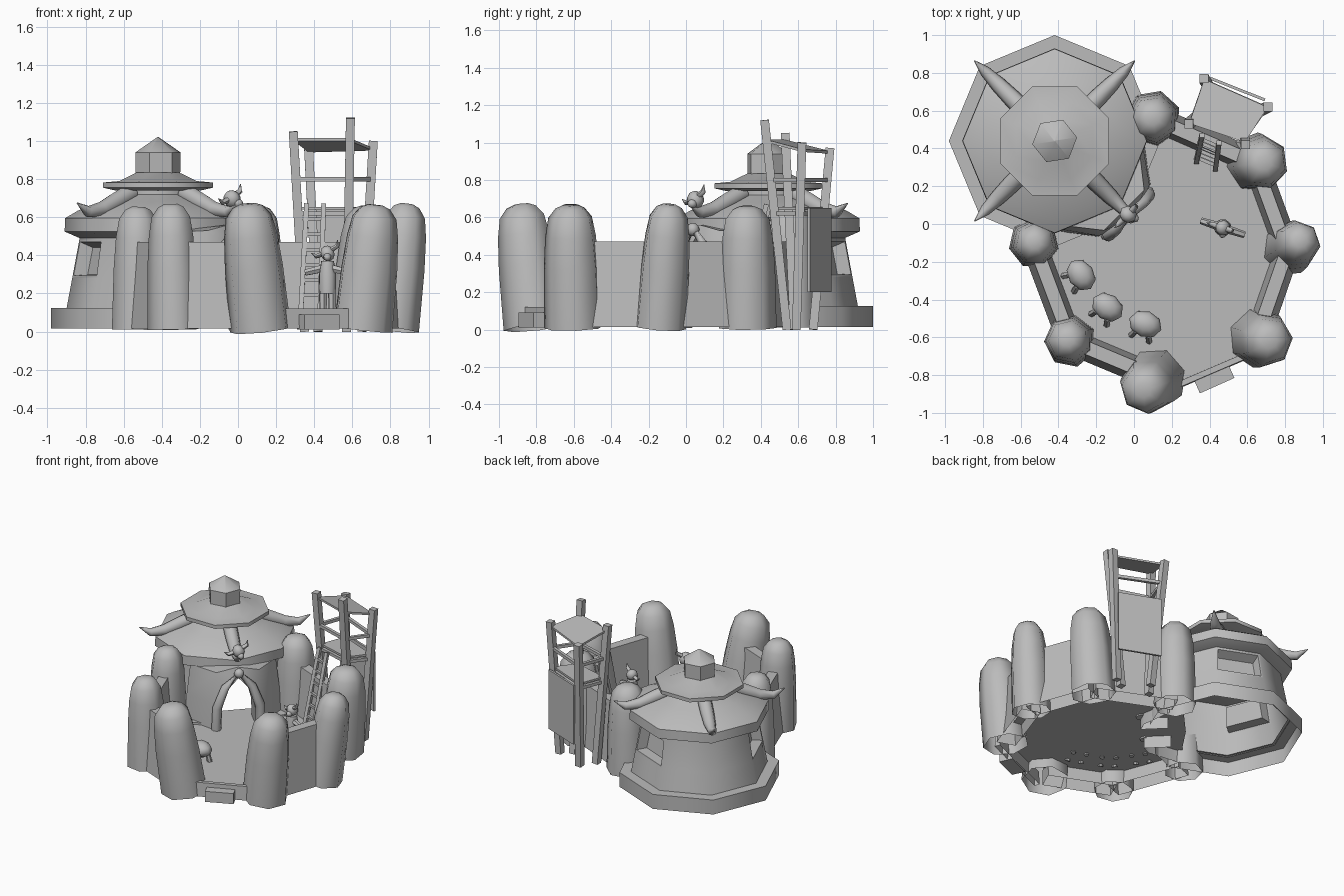
import bpy, bmesh
from math import sin, cos, pi, radians, atan2, degrees
from mathutils import Vector, Matrix

if "Cube" in bpy.data.objects:
    bpy.data.objects.remove(bpy.data.objects["Cube"])

grey = bpy.data.materials.new("stone_grey")
grey.use_nodes = True
grey.diffuse_color = (0.5, 0.5, 0.5, 1)
grey.node_tree.nodes["Principled BSDF"].inputs["Base Color"].default_value = (0.5, 0.5, 0.5, 1)


def finish(name, bm, smooth=None, matrix=None):
    if matrix:
        bm.transform(matrix)
    bmesh.ops.recalc_face_normals(bm, faces=bm.faces)
    me = bpy.data.meshes.new(name)
    bm.to_mesh(me)
    bm.free()
    me.materials.append(grey)
    ob = bpy.data.objects.new(name, me)
    bpy.context.collection.objects.link(ob)
    if smooth:
        bpy.ops.object.select_all(action='DESELECT')
        ob.select_set(True)
        bpy.context.view_layer.objects.active = ob
        bpy.ops.object.shade_smooth_by_angle(angle=radians(smooth))
    return ob


def loft(rings, start=True, end=True, closed=True):
    """Skin a list of rings of points, with optional end caps."""
    bm = bmesh.new()
    vs = [[bm.verts.new(p) for p in r] for r in rings]
    n = len(vs[0])
    for a, b in zip(vs, vs[1:]):
        for i in range(n if closed else n - 1):
            j = (i + 1) % n
            bm.faces.new((a[i], a[j], b[j], b[i]))
    if start:
        bm.faces.new(vs[0])
    if end:
        bm.faces.new(vs[-1])
    return bm


def tube(name, pts, radii, sides=8, smooth=50, matrix=None, turn=0.0, start=True):
    """Tapered tube through the given points."""
    pts = [Vector(p) for p in pts]
    rings = []
    for i, (p, r) in enumerate(zip(pts, radii)):
        d = (pts[min(i + 1, len(pts) - 1)] - pts[max(i - 1, 0)]).normalized()
        ref = Vector((1, 0, 0)) if abs(d.z) > 0.8 else Vector((0, 0, 1))
        u = d.cross(ref).normalized()
        w = d.cross(u)
        rings.append([p + r * (u * cos(turn + 2 * pi * k / sides) + w * sin(turn + 2 * pi * k / sides))
                      for k in range(sides)])
    return finish(name, loft(rings, start), smooth, matrix)


def beam(name, a, b, r=0.033):
    return tube(name, [a, b], [r, r], 4, None, None, pi / 4)


def lathe(profile, sides, turn=0.0, caps=True):
    return loft([[(r * cos(turn + 2 * pi * k / sides), r * sin(turn + 2 * pi * k / sides), z)
                  for k in range(sides)] for r, z in profile], caps, caps)


def ball(name, loc, size, matrix=None):
    bm = bmesh.new()
    bmesh.ops.create_uvsphere(bm, u_segments=8, v_segments=6, radius=1)
    bm.transform(Matrix.Translation(loc) @ Matrix.Diagonal((*size, 1)))
    return finish(name, bm, 60, matrix)


def slab(name, quad, thick):
    up = Vector((0, 0, thick))
    return finish(name, loft([[Vector(p) for p in quad], [Vector(p) + up for p in quad]]))


hut = Matrix.Translation((-0.42, 0.44, 0))
door = hut @ Matrix.Rotation(-pi / 4, 4, 'Z')   # local +x points out of the doorway

# Hut base: octagonal ledge with a gap for the doorway
spokes = []
for k in range(15, 30):
    a = k * pi / 8
    s = 1 if k % 2 == 0 else cos(pi / 8)
    spokes.append([(r * s * cos(a), r * s * sin(a), z)
                   for r, z in ((0.56, 0.015), (0.56, 0.125), (0.46, 0.125))])
finish("hut_base", loft(spokes, False, False, False), 50, hut)

# Hut wall with two sunken windows and an open door corner
bm = lathe([(0.48, 0.12), (0.45, 0.28), (0.412, 0.485), (0.41, 0.52)], 8, 0, caps=False)
bmesh.ops.recalc_face_normals(bm, faces=bm.faces)
windows, doorway = [], []
for f in bm.faces:
    c = f.calc_center_median()
    side = round(degrees(atan2(c.y, c.x)) % 360 / 22.5)   # odd numbers 1 to 15
    if side in (3, 9) and 0.3 < c.z < 0.45:
        windows.append(f)
    elif side in (13, 15):
        doorway.append(f)
bmesh.ops.inset_individual(bm, faces=windows, thickness=0.02, depth=0)
bmesh.ops.inset_individual(bm, faces=windows, thickness=0.025, depth=-0.07)
bmesh.ops.delete(bm, geom=doorway, context='FACES')
finish("hut_wall", bm, 50, hut)

# Roof, brim and chimney cap
finish("roof", lathe([(0.41, 0.49), (0.49, 0.525), (0.487, 0.595), (0.42, 0.635),
                      (0.3, 0.68), (0.2, 0.72), (0.2, 0.77)], 8), 50, hut)
finish("roof_brim", lathe([(0.24, 0.74), (0.312, 0.755), (0.312, 0.782), (0.22, 0.79), (0.12, 0.835)],
                          8, pi / 8), 50, hut)
finish("roof_cap", lathe([(0.118, 0.82), (0.12, 0.94), (0.004, 1.02)], 6, 0.15), 40, hut)

# Roof horns
for k in range(4):
    m = hut @ Matrix.Rotation(pi / 4 + k * pi / 2, 4, 'Z')
    tube("roof_horn", [(0.2, 0, 0.73), (0.32, 0, 0.68), (0.42, 0, 0.64), (0.52, 0, 0.63), (0.6, 0, 0.675)],
         [0.05, 0.048, 0.042, 0.03, 0.003], 8, 60, m)


def horned_head(name, m, z, r):
    """Head with two horns, rolled to one side."""
    m = m @ Matrix.Translation((0, 0, z)) @ Matrix.Rotation(radians(25), 4, 'X')
    ball(name, (0, 0, 0), (r, r * 0.9, r), m)
    ball(name + "_snout", (r * 0.7, 0, -r * 0.5), (r * 0.6, r * 0.5, r * 0.5), m)
    for s in (-1, 1):
        tube(name + "_horn", [(0, s * r * 0.6, r * 0.2), (0, s * r * 1.5, r * 0.3), (0, s * r * 1.9, r * 0.95)],
             [r * 0.35, r * 0.3, 0.002], 6, 60, m)


# Skull over the door
horned_head("skull", door @ Matrix.Translation((0.55, 0, 0)), 0.695, 0.048)

# Door porch: rounded wall flaring out of the hut, with a pointed arch
inner = [(0.13, 0.02), (0.12, 0.25), (0.08, 0.4), (0, 0.49)]
outer = [(0.2, 0.02), (0.19, 0.3), (0.15, 0.53), (0, 0.56)]
flare = [(0.345, 0.02), (0.325, 0.3), (0.3, 0.52), (0, 0.55)]


def mirrored(pts):
    return pts + [(-y, z) for y, z in pts[-2::-1]]


rings = [[(x, y, z) for y, z in mirrored(line)]
         for x, line in ((0.36, inner), (0.55, inner), (0.52, outer), (0.33, flare))]
finish("door_porch", loft(rings, False, False, False), 50, door)
for s in (-1, 1):
    tube("door_tusk", [(0.545, s * 0.155, 0.1), (0.555, s * 0.15, 0.28), (0.56, s * 0.095, 0.43), (0.57, 0, 0.54)],
         [0.035, 0.034, 0.03, 0.015], 8, 60, door)
ball("door_knob", (0.57, 0, 0.535), (0.035, 0.035, 0.035), door)

# Boulders: base x, y, top x, y, radius, height
boulders = [(-0.53, -0.1, -0.525, -0.1, 0.135, 0.655), (-0.335, -0.62, -0.35, -0.615, 0.14, 0.67),
            (0.12, -0.81, 0.05, -0.88, 0.165, 0.67), (0.65, -0.6, 0.72, -0.62, 0.16, 0.665),
            (0.81, -0.14, 0.885, -0.09, 0.14, 0.67), (0.64, 0.325, 0.69, 0.325, 0.16, 0.66),
            (0.1, 0.56, 0.1, 0.56, 0.15, 0.66)]
for n, (x, y, tx, ty, r, h) in enumerate(boulders):
    pts, radii = [], []
    for t, s in ((0.015, 1), (0.5, 0.95), (0.75, 0.87), (0.9, 0.75), (0.975, 0.5), (1, 0.25)):
        pts.append((x + (tx - x) * t, y + (ty - y) * t, h * t))
        radii.append(r * s)
    tube("boulder", pts, radii, 7, 60, None, n * 0.7, start=False)


def wall(name, a, b, height, base, top):
    """Tapered wall between two ground points, open underneath."""
    a, b = Vector((a[0], a[1], 0)), Vector((b[0], b[1], 0))
    side = (b - a).cross(Vector((0, 0, 1))).normalized()
    rings = [[p + side * s * w + Vector((0, 0, z)) for p, s in ((a, 1), (b, 1), (b, -1), (a, -1))]
             for w, z in ((base, 0.015), (top, height))]
    finish(name, loft(rings, start=False))


# Walls between boulders; only a low threshold across the entrance
for n, (a, b) in enumerate(zip(boulders, boulders[1:])):
    if n != 2:
        wall("wall", a, b, 0.47, 0.07, 0.035)
wall("threshold", (0.12, -0.9), (0.68, -0.66), 0.12, 0.02, 0.015)

# Courtyard floor, reaching in through the doorway
outline = [(b[0], b[1]) for b in boulders]
outline[3:3] = [(0.28, -0.83), (0.56, -0.71)]
outline += [(0.0, 0.48), (-0.15, 0.36), (-0.3, 0.2), (-0.42, 0.02)]
bm = bmesh.new()
bm.faces.new([bm.verts.new((x, y, 0.11)) for x, y in outline])
finish("courtyard_floor", bm)

# Entrance step
bm = bmesh.new()
bmesh.ops.create_cube(bm, size=1)
bm.transform(Matrix.Translation((0.42, -0.81, 0.05)) @ Matrix.Rotation(radians(24), 4, 'Z')
             @ Matrix.Diagonal((0.2, 0.1, 0.08, 1)))
finish("entrance_step", bm)

# Watchtower: leaning posts, decks, rails and a hanging panel
feet = [Vector(p) for p in ((0.35, 0.58, 0), (0.57, 0.54, 0), (0.65, 0.59, 0), (0.42, 0.68, 0))]
tops = [Vector(p) for p in ((0.29, 0.53, 1.05), (0.59, 0.42, 1.12), (0.71, 0.62, 1.0), (0.37, 0.77, 0.97))]
for f, t in zip(feet, tops):
    beam("tower_post", f, t)


def at(k, z):
    return feet[k % 4].lerp(tops[k % 4], z / tops[k % 4].z)


slab("upper_deck", [at(k, z) for k, z in enumerate((1.0, 1.0, 0.95, 0.94))], 0.015)
slab("lower_deck", [at(k, 0.64) for k in range(4)], 0.015)
for k in range(4):
    for z in (0.62, 0.8):
        beam("tower_rail", at(k, z), at(k + 1, z), 0.016)
hi = [Vector(p) for p in ((0.4, 0.765, 0.65), (0.69, 0.65, 0.65))]
drop = Vector((0, 0, -0.45))
bm = loft([[hi[0] + o, hi[1] + o, hi[1] + o + drop, hi[0] + o + drop]
           for o in (Vector((0, 0, 0)), Vector((0.006, 0.014, 0)))])
finish("hanging_panel", bm)

# Ladder
low = [Vector((0.33, 0.33, 0.11)), Vector((0.43, 0.29, 0.11))]
top = [Vector((0.36, 0.47, 0.67)), Vector((0.45, 0.43, 0.67))]
for a, b in zip(low, top):
    beam("ladder_rail", a, b, 0.018)
for k in range(1, 7):
    beam("ladder_rung", low[0].lerp(top[0], k / 7), low[1].lerp(top[1], k / 7), 0.013)

# Standing figure
figure = Matrix.Translation((0.47, -0.02, 0)) @ Matrix.Rotation(radians(-108), 4, 'Z')
horned_head("figure_head", figure, 0.41, 0.042)
tube("figure_body", [(0, 0, 0.2), (0, 0, 0.3), (0, 0, 0.37)], [0.045, 0.047, 0.035], 8, 50, figure)
for s in (-1, 1):
    tube("figure_leg", [(0, s * 0.025, 0.11), (0, s * 0.025, 0.22)], [0.02, 0.022], 6, 50, figure)
    tube("figure_arm", [(0, s * 0.03, 0.33), (0, s * 0.12, 0.31)], [0.022, 0.018], 6, 50, figure)

# Round seats with splayed stubby legs
for x, y, a in ((-0.28, -0.27, 35), (-0.14, -0.44, 55), (0.06, -0.53, 70)):
    m = Matrix.Translation((x, y, 0)) @ Matrix.Rotation(radians(a), 4, 'Z')
    ball("seat", (0, 0, 0.2), (0.07, 0.09, 0.055), m)
    for sx in (0.04, -0.08):
        for sy in (-0.05, 0.05):
            tube("seat_leg", [(sx, sy, 0.1), (sx * 0.6, sy * 0.7, 0.19)], [0.018, 0.018], 6, 50, m)
